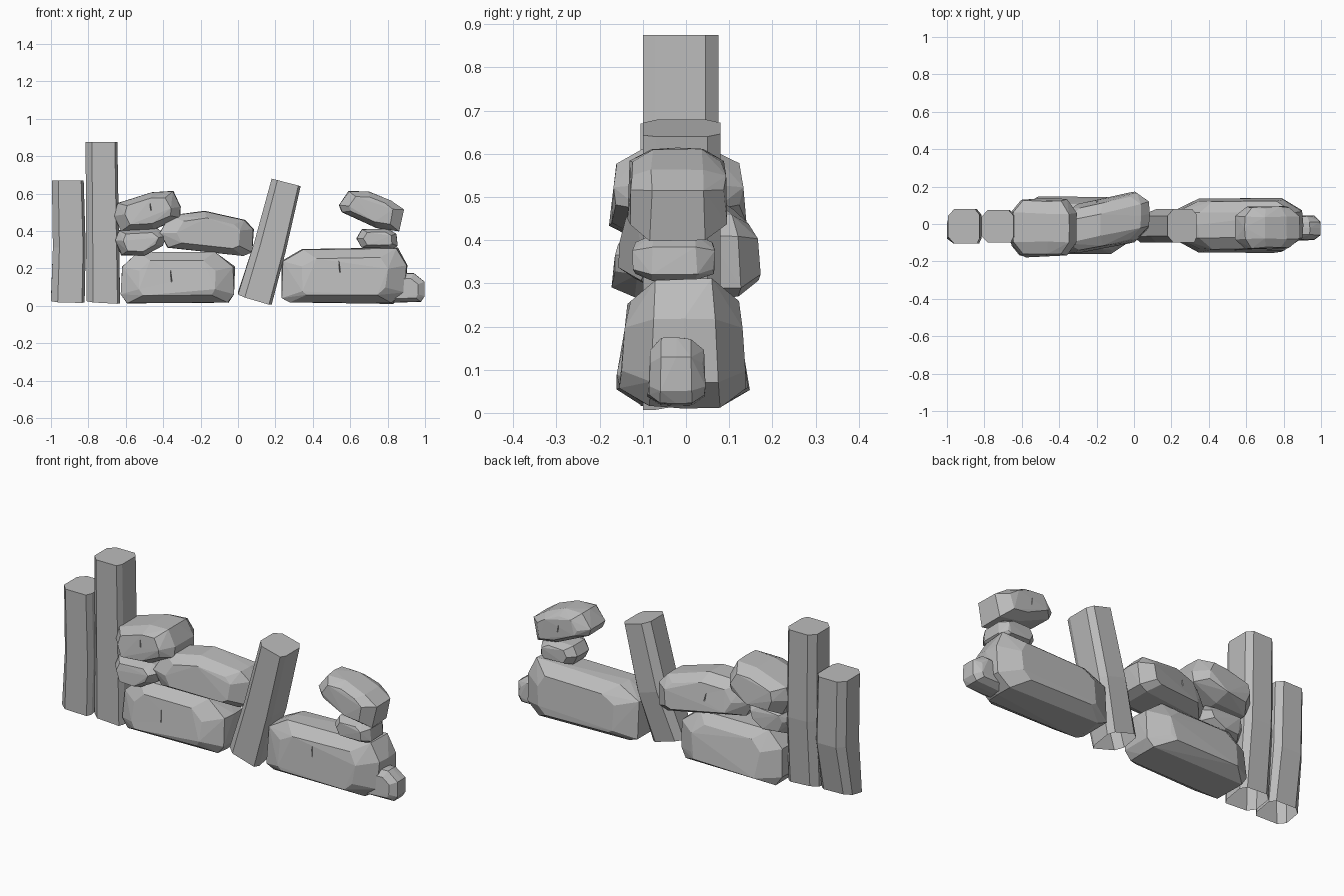
import bpy, bmesh, random
from mathutils import Vector

cube = bpy.data.objects.get("Cube")
if cube:
    bpy.data.objects.remove(cube)

stone = bpy.data.materials.new("stone grey")
stone.use_nodes = True
stone.diffuse_color = (0.5, 0.5, 0.5, 1)
stone.node_tree.nodes["Principled BSDF"].inputs["Base Color"].default_value = (0.5, 0.5, 0.5, 1)


def make_object(name, bm):
    bmesh.ops.recalc_face_normals(bm, faces=bm.faces)
    mesh = bpy.data.meshes.new(name)
    bm.to_mesh(mesh)
    bm.free()
    mesh.materials.append(stone)
    obj = bpy.data.objects.new(name, mesh)
    bpy.context.collection.objects.link(obj)
    return obj


def rock(name, profile, front, back, skew=0.0, taper=0.5, seed=1):
    """Faceted boulder: hull of a front outline, shrunk towards both ends of its depth."""
    rng = random.Random(seed)
    centre = sum((Vector(p) for p in profile), Vector((0, 0))) / len(profile)
    middle, half = (front + back) / 2, (back - front) / 2
    bm = bmesh.new()
    for depth, scale in ((-1, 0.68), (-0.55, 0.99), (0, 1), (0.55, 0.99), (1, 0.68)):
        for point in profile:
            size = scale * rng.uniform(0.96, 1.0)
            x, z = centre + (Vector(point) - centre) * size
            reach = half * depth * rng.uniform(0.9, 1.0) * (1 - taper * (z - centre.y))
            bm.verts.new((x, middle + reach + skew * (x - centre.x), z))
    hull = bmesh.ops.convex_hull(bm, input=bm.verts)
    loose = [v for v in hull["geom_interior"] if isinstance(v, bmesh.types.BMVert)]
    bmesh.ops.delete(bm, geom=loose, context='VERTS')
    bmesh.ops.dissolve_limit(bm, angle_limit=0.05, verts=bm.verts, edges=bm.edges)
    return make_object(name, bm)


def crack(obj, x, z, side, height=0.08):
    """Cuts a thin wedge-shaped notch into the front (-1) or back (1) of a rock."""
    hit, place, _, _ = obj.ray_cast(Vector((x, side, z)), Vector((0, -side, 0)))
    if not hit:
        return
    bm = bmesh.new()
    for dx, dy, dz in ((-0.005, 0.02, 0.5), (0.003, 0.02, 0.5), (0.0, -0.012, 0.3),
                       (0.0, 0.02, -0.5), (0.01, 0.02, -0.5), (0.005, -0.012, -0.3)):
        bm.verts.new(place + Vector((dx, dy * side, dz * height)))
    bmesh.ops.convex_hull(bm, input=bm.verts)
    cutter = make_object("crack_cutter", bm)
    cutter.hide_render = True
    cut = obj.modifiers.new("crack", 'BOOLEAN')
    cut.operation, cut.object, cut.solver = 'DIFFERENCE', cutter, 'EXACT'
    graph = bpy.context.evaluated_depsgraph_get()
    carved = bpy.data.meshes.new_from_object(obj.evaluated_get(graph))
    obj.modifiers.clear()
    obj.data = carved
    bpy.data.objects.remove(cutter)


def post(name, low_left, low_right, top_left, top_right, front, back, foot_back, bow=0.0):
    """Standing slab with chamfered corners, narrowing to an open foot raised at the back."""
    bm = bmesh.new()
    rings = []
    for t in (0, 0.45, 1):
        left = Vector(low_left).lerp(Vector(top_left), t)
        right = Vector(low_right).lerp(Vector(top_right), t)
        shift = bow if t == 0.45 else 0.0
        rear = foot_back if t == 0 else back
        lift = 0.025 if t == 0 else 0.0
        outline = ((0.2, 0), (0.92, 0), (1, 0.17), (1, 0.83),
                   (0.85, 1), (0.2, 1), (0, 0.8), (0, 0.2))
        ring = []
        for u, v in outline:
            x, z = left.lerp(right, u)
            ring.append(bm.verts.new((x + shift, front + (rear - front) * v, z + lift * v)))
        rings.append(ring)
    for lower, upper in zip(rings, rings[1:]):
        for i in range(len(lower)):
            j = (i + 1) % len(lower)
            bm.faces.new((lower[i], lower[j], upper[j], upper[i]))
    bm.faces.new(rings[-1])
    return make_object(name, bm)


# Standing posts
post("outer_post", (-1, 0.02), (-0.82, 0.015), (-0.995, 0.67), (-0.825, 0.67),
     -0.105, 0.08, 0.03, 0.008)
post("tall_post", (-0.81, 0.02), (-0.63, 0.01), (-0.815, 0.875), (-0.645, 0.875),
     -0.1, 0.075, 0.045)
post("leaning_post", (0, 0.055), (0.18, 0.002), (0.18, 0.68), (0.335, 0.64),
     -0.1, 0.08, 0.045, 0.005)

# Left pile
left_base = rock("left_base_rock", [(-0.635, 0.06), (-0.6, 0.01), (-0.05, 0.015), (-0.015, 0.06),
                 (-0.015, 0.21), (-0.12, 0.29), (-0.54, 0.29), (-0.625, 0.21)],
                 -0.155, 0.135, taper=1, seed=3)
left_small = rock("left_small_rock", [(-0.66, 0.35), (-0.625, 0.27), (-0.5, 0.265), (-0.4, 0.32),
                  (-0.38, 0.375), (-0.43, 0.415), (-0.64, 0.405)], -0.17, 0.065, seed=5)
middle = rock("middle_rock", [(-0.425, 0.39), (-0.38, 0.31), (0.03, 0.265), (0.08, 0.285),
              (0.09, 0.41), (0.04, 0.46), (-0.18, 0.51), (-0.37, 0.485)],
              -0.125, 0.135, skew=0.22, taper=1.2, seed=7)
left_top = rock("left_top_rock", [(-0.67, 0.48), (-0.63, 0.395), (-0.45, 0.405), (-0.305, 0.47),
                (-0.3, 0.53), (-0.345, 0.615), (-0.46, 0.61), (-0.65, 0.55)],
                -0.175, 0.135, seed=9)

# Right pile
right_base = rock("right_base_rock", [(0.23, 0.04), (0.27, 0.015), (0.83, 0.01), (0.9, 0.07),
                  (0.915, 0.22), (0.86, 0.315), (0.34, 0.305), (0.23, 0.24)],
                  -0.15, 0.14, taper=0.8, seed=11)
foot = rock("foot_rock", [(0.66, 0.03), (0.82, 0.015), (0.98, 0.02), (1.0, 0.05),
            (0.998, 0.13), (0.94, 0.175), (0.85, 0.175)], -0.09, 0.045, seed=13)
right_small = rock("right_small_rock", [(0.63, 0.36), (0.66, 0.31), (0.83, 0.305), (0.855, 0.32),
                   (0.85, 0.385), (0.8, 0.415), (0.66, 0.41)], -0.125, 0.07, seed=15)
right_top = rock("right_top_rock", [(0.535, 0.54), (0.55, 0.5), (0.74, 0.415), (0.865, 0.395),
                 (0.89, 0.515), (0.82, 0.565), (0.7, 0.612), (0.59, 0.615)],
                 -0.135, 0.095, seed=17)

# Cracks
crack(left_base, -0.36, 0.16, -1)
crack(right_base, 0.54, 0.21, -1)
crack(left_top, -0.47, 0.53, -1, 0.05)
crack(middle, -0.2, 0.4, 1, 0.05)
crack(right_top, 0.7, 0.52, 1, 0.05)
